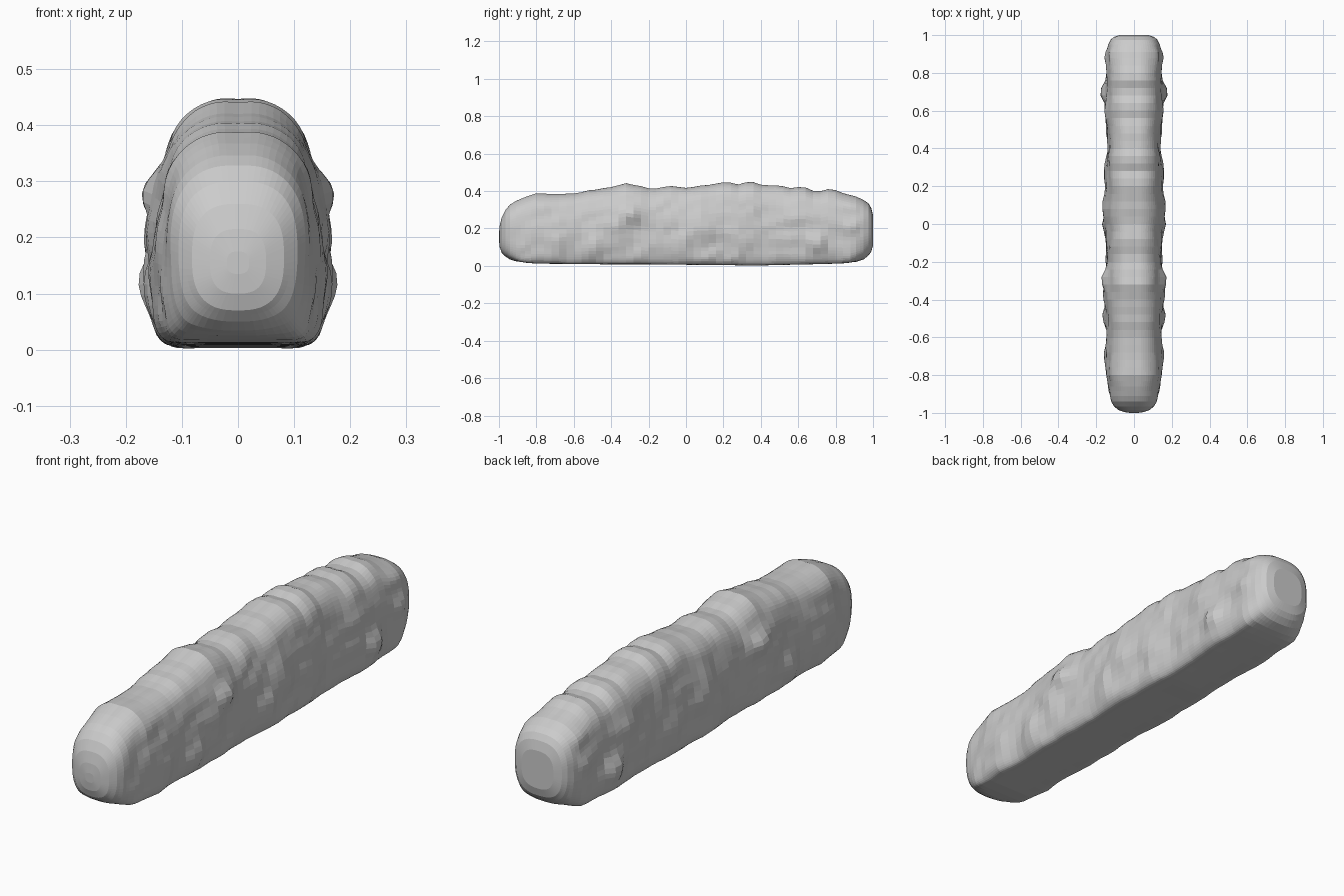
import bpy, bmesh, math
from mathutils import noise, Vector

# Stations along the length: y, half width, bottom z, top z
STATIONS = [
    (-1.0, .02, .135, .175), (-.996, .05, .10, .215), (-.985, .082, .07, .26),
    (-.965, .106, .05, .30), (-.94, .12, .034, .328), (-.91, .127, .025, .346),
    (-.86, .134, .018, .367), (-.8, .142, .013, .387),
    (-.7, .144, .012, .383), (-.6, .142, .011, .386), (-.5, .146, .01, .405),
    (-.4, .146, .009, .42), (-.32, .146, .009, .441), (-.25, .144, .009, .426),
    (-.18, .142, .009, .411), (-.08, .143, .008, .426), (0, .148, .007, .416),
    (.1, .15, .006, .43), (.22, .146, .005, .447), (.28, .146, .004, .434),
    (.34, .143, .003, .45), (.42, .136, .004, .43), (.5, .14, .006, .43),
    (.55, .144, .007, .414), (.62, .146, .008, .422), (.7, .146, .01, .396),
    (.78, .142, .012, .412), (.85, .145, .015, .384), (.91, .143, .022, .37),
    (.95, .136, .035, .352), (.975, .124, .055, .335), (.99, .108, .075, .31),
    (1.0, .075, .11, .27)]

# Half cross-section, bottom centre to top centre (fraction of width, height)
PROFILE = [(0, 0), (.4, 0), (.75, 0), (.9, .028), (.985, .1), (1.01, .22),
           (1.01, .38), (1.0, .54), (.95, .68), (.87, .79), (.74, .89),
           (.52, .965), (.26, 1), (0, 1)]

# Bulges on the sides: y, z, height, radius along y, radius along z
LUMPS = [(-.3, .285, .035, .06, .045), (-.37, .2, .02, .05, .05),
         (-.49, .11, .024, .05, .06), (-.7, .13, .012, .06, .07),
         (.0, .13, .018, .05, .08), (.09, .22, .016, .05, .07),
         (.28, .14, .013, .05, .07), (.69, .12, .032, .05, .06),
         (.6, .26, .009, .05, .06), (-.2, .12, .006, .05, .06),
         (.45, .17, .006, .04, .06),
         (.89, .32, .014, .05, .035), (.88, .2, .012, .04, .04)]


def spline(points, steps):
    """Subdivide a list of tuples with a Catmull-Rom curve."""
    out = []
    for i in range(len(points) - 1):
        a, b, c, d = (points[max(0, min(len(points) - 1, i + k))] for k in (-1, 0, 1, 2))
        for s in range(steps):
            t = s / steps
            out.append(tuple(.5 * (2 * q + (r - p) * t + (2 * p - 5 * q + 4 * r - w) * t * t
                                   + (3 * q - p - 3 * r + w) * t ** 3)
                             for p, q, r, w in zip(a, b, c, d)))
    return out + [points[-1]]


def station(y):
    for a, b in zip(STATIONS, STATIONS[1:]):
        if y <= b[0]:
            t = (y - a[0]) / (b[0] - a[0])
            t = t * t * (3 - 2 * t) if abs(y) < .8 else t
            return [p + (q - p) * t for p, q in zip(a, b)]
    return STATIONS[-1]


def bulge(y, z):
    """Sideways swelling: placed lumps plus slight slanted ridges."""
    d = sum(h * math.exp(-((y - ly) / ry) ** 2 - ((z - lz) / rz) ** 2)
            for ly, lz, h, ry, rz in LUMPS)
    fade = max(0, min(1, (.98 - abs(y)) * 8))
    return d + .009 * fade * noise.noise(Vector((2.3, y * 13 - z * 6, z * 14)))


def rounded(u, v, k):
    """Blend a section point towards a soft superellipse by k."""
    a = math.atan2(v - .5, u * .5)
    c, s = math.cos(a), math.sin(a)
    r = (abs(c) ** 2.7 + abs(s) ** 2.7) ** (-1 / 2.7)
    return u + (r * c - u) * k, v + (.5 + .5 * r * s - v) * k


half = spline(PROFILE, 3)
section = half + [(-u, v) for u, v in half[-2:0:-1]]
ys = [-1, -.999, -.996, -.991, -.985, -.976, -.965, -.953, -.94, -.925, -.91, -.885, -.86, -.83]
ys += [-.8 + .04 * i for i in range(43)] + [.91, .93, .95, .963, .975, .983, .99, .996, 1]

# Loft the lumpy body through all rings, rounding the section at the ends
bm = bmesh.new()
rings = []
for y in ys:
    _, w, lo, hi = station(y)
    k = max(0, min(1, (abs(y) - .88) / .1))
    ring = []
    for u, v in section:
        u, v = rounded(u, v, k)
        z = lo + (hi - lo) * v
        ring.append(bm.verts.new((u * (w + bulge(y, z)), y, z)))
    rings.append(ring)
n = len(section)
for a, b in zip(rings, rings[1:]):
    for i in range(n):
        j = (i + 1) % n
        bm.faces.new((a[i], a[j], b[j], b[i]))

# Close both ends with a fan
for ring in (rings[0], rings[-1]):
    c = sum((v.co for v in ring), Vector()) / n
    centre = bm.verts.new(c)
    for i in range(n):
        bm.faces.new((ring[i], ring[(i + 1) % n], centre))
bmesh.ops.recalc_face_normals(bm, faces=bm.faces[:])

# Flat faces give the chiselled look
mesh = bpy.data.meshes.new("lumpy_log")
bm.to_mesh(mesh)
bm.free()
bpy.context.collection.objects.link(bpy.data.objects.new("lumpy_log", mesh))
